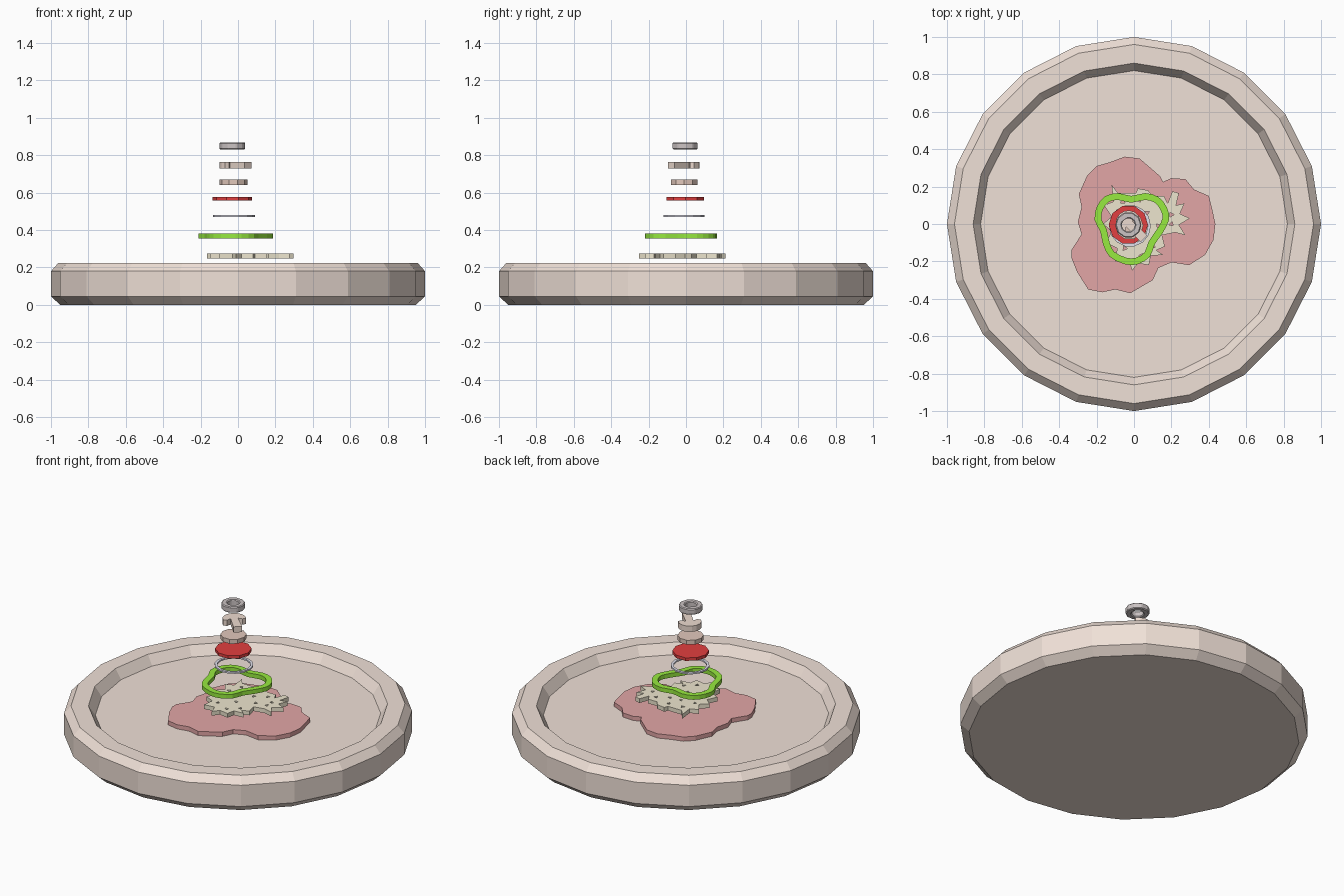
import bpy, bmesh, math
from mathutils import Vector, Matrix

if "Cube" in bpy.data.objects:
    bpy.data.objects.remove(bpy.data.objects["Cube"])


def paint(ob, name, rgb):
    m = bpy.data.materials.new(name)
    m.diffuse_color = (*rgb, 1)
    m.use_nodes = True
    m.node_tree.nodes["Principled BSDF"].inputs["Base Color"].default_value = m.diffuse_color
    ob.data.materials.append(m)


def circle(cx, cy, r, n, start=0.0):
    return [(cx + r * math.cos(start + 2 * math.pi * i / n),
             cy + r * math.sin(start + 2 * math.pi * i / n)) for i in range(n)]


def slab(name, loops, z0, z1, rgb, bevel=0.0):
    """Flat slice: first loop is the outline, the others are holes."""
    cu = bpy.data.curves.new(name, 'CURVE')
    cu.dimensions, cu.fill_mode = '2D', 'BOTH'
    cu.extrude = (z1 - z0) / 2
    for pts in loops:
        s = cu.splines.new('POLY')
        s.points.add(len(pts) - 1)
        for p, (x, y) in zip(s.points, pts):
            p.co = (x, y, 0, 1)
        s.use_cyclic_u = True
    tmp = bpy.data.objects.new(name + "_curve", cu)
    bpy.context.collection.objects.link(tmp)
    me = bpy.data.meshes.new_from_object(
        tmp.evaluated_get(bpy.context.evaluated_depsgraph_get()))
    bpy.data.objects.remove(tmp)
    bm = bmesh.new()
    bm.from_mesh(me)
    bmesh.ops.remove_doubles(bm, verts=bm.verts, dist=1e-5)
    bmesh.ops.dissolve_limit(bm, angle_limit=0.01, verts=bm.verts, edges=bm.edges)
    bmesh.ops.recalc_face_normals(bm, faces=bm.faces)
    for f in bm.faces:
        f.smooth = False
    bm.to_mesh(me)
    bm.free()
    me.name = name
    me.materials.clear()
    ob = bpy.data.objects.new(name, me)
    ob.location.z = (z0 + z1) / 2
    bpy.context.collection.objects.link(ob)
    paint(ob, name + "_color", rgb)
    if bevel:
        b = ob.modifiers.new("soft_edge", 'BEVEL')
        b.width, b.segments = bevel, 1
    return ob


def smooth_loop(pts, sub=2):
    """Closed Catmull-Rom through the points."""
    out, n = [], len(pts)
    for i in range(n):
        a, b, c, d = (Vector(pts[(i + k) % n]) for k in (-1, 0, 1, 2))
        for j in range(sub):
            t = j / sub
            p = 0.5 * (2 * b + (c - a) * t + (2 * a - 5 * b + 4 * c - d) * t * t
                       + (3 * b - a - 3 * c + d) * t ** 3)
            out.append((p.x, p.y))
    return out


def inset(pts, w):
    """Shift a clockwise loop inward by w."""
    out, n = [], len(pts)
    for i, p in enumerate(pts):
        t = (Vector(pts[(i + 1) % n]) - Vector(pts[i - 1])).normalized()
        out.append((p[0] + t.y * w, p[1] - t.x * w))
    return out


# Dough base: 20-sided turned profile with raised rim
profile = [(0.95, 0), (1, 0.045), (1, 0.18), (0.96, 0.225), (0.86, 0.225), (0.82, 0.165)]
bm = bmesh.new()
rings = [[bm.verts.new((x, y, z)) for x, y in circle(0, 0, r, 20)] for r, z in profile]
for a, b in zip(rings, rings[1:]):
    for i in range(20):
        j = (i + 1) % 20
        bm.faces.new((a[i], a[j], b[j], b[i]))
bm.faces.new(rings[0][::-1])
bm.faces.new(rings[-1])
me = bpy.data.meshes.new("dough_base")
bm.to_mesh(me)
bm.free()
dough = bpy.data.objects.new("dough_base", me)
bpy.context.collection.objects.link(dough)
paint(dough, "dough_color", (0.87, 0.75, 0.68))

# Sauce puddle
sauce = [(-.05, .36), (.03, .35), (.14, .255), (.155, .225), (.2, .245), (.275, .24), (.32, .185),
         (.4, .15), (.42, .07), (.435, 0), (.425, -.085), (.38, -.165), (.295, -.22), (.2, -.205),
         (.13, -.235), (.1, -.3), (-.02, -.37), (-.1, -.35), (-.17, -.365), (-.245, -.35),
         (-.305, -.255), (-.335, -.18), (-.335, -.14), (-.28, -.055), (-.3, .01), (-.28, .09),
         (-.295, .16), (-.25, .26), (-.2, .31), (-.13, .33)]
slab("sauce", [sauce], 0.16, 0.192, (0.76, 0.38, 0.38))

# Ragged cheese with little triangular holes
cheese = [(-.12, .21), (-.085, .165), (.01, .165), (.02, .19), (.075, .18), (.1, .15), (.16, .15),
          (.18, .11), (.205, .175), (.24, .165), (.225, .1), (.27, .11), (.245, .055), (.298, .03),
          (.24, -.005), (.275, -.06), (.22, -.045), (.15, -.06), (.165, -.12), (.12, -.14),
          (.155, -.165), (.09, -.17), (.08, -.22), (.02, -.21), (-.01, -.25), (-.03, -.19),
          (-.1, -.2), (-.09, -.13), (-.15, -.1), (-.12, -.04), (-.165, 0), (-.12, .04),
          (-.16, .1), (-.11, .12)]
spots = [(.2, .05), (.2, 0), (.14, .1), (.1, -.12), (.04, -.17), (.13, -.01), (-.06, .12),
         (.03, .13), (-.05, -.13), (-.09, .04), (.07, .06), (-.08, -.06), (.03, -.06), (0, .05)]
holes = [circle(x, y, 0.014, 3, i * 1.3) for i, (x, y) in enumerate(spots)]
slab("cheese", [cheese] + holes, 0.248, 0.275, (0.85, 0.79, 0.62))

# Three-lobed pepper ring
pepper = smooth_loop([(-.2, .09), (-.155, .148), (-.085, .165), (-.015, .15), (.06, .165), (.13, .145),
                      (.175, .09), (.188, .025), (.155, -.045), (.11, -.11), (.085, -.175),
                      (.02, -.215), (-.05, -.215), (-.13, -.175), (-.165, -.11), (-.18, -.04),
                      (-.21, .02)])
slab("pepper_ring", [pepper, inset(pepper, 0.036)], 0.354, 0.381, (0.31, 0.82, 0.05))

# Round slices, bottom to top
slab("onion_ring", [circle(-.022, -.01, .112, 14), circle(-.022, -.01, .096, 14)],
     0.471, 0.481, (0.76, 0.76, 0.85))
slab("salami_slice", [circle(-.03, -.004, .105, 10)], 0.557, 0.576, (0.76, 0.05, 0.05))
slab("sausage_slice", [circle(-.025, -.01, .075, 10)], 0.642, 0.67, (0.76, 0.58, 0.5))

# Mushroom slice: domed cap with stem towards front right
cap = [(-.064 + .0, .0)] and [(.068 * math.cos(a), .068 * math.sin(a))
                              for a in [math.radians(d) for d in range(80, 281, 25)]]
local = cap + [(.02, -.045), (.005, -.022), (.118, -.025), (.118, .025), (.005, .022), (.02, .045)]
rot = Matrix.Rotation(math.radians(-45), 2)
mushroom = [tuple(rot @ Vector(p) + Vector((-.03, .005))) for p in local]
slab("mushroom_slice", [mushroom], 0.728, 0.765, (0.85, 0.71, 0.63))

slab("olive_ring", [circle(-.03, -.005, .07, 10), circle(-.03, -.005, .036, 10)],
     0.831, 0.869, (0.6, 0.55, 0.55), bevel=0.005)
